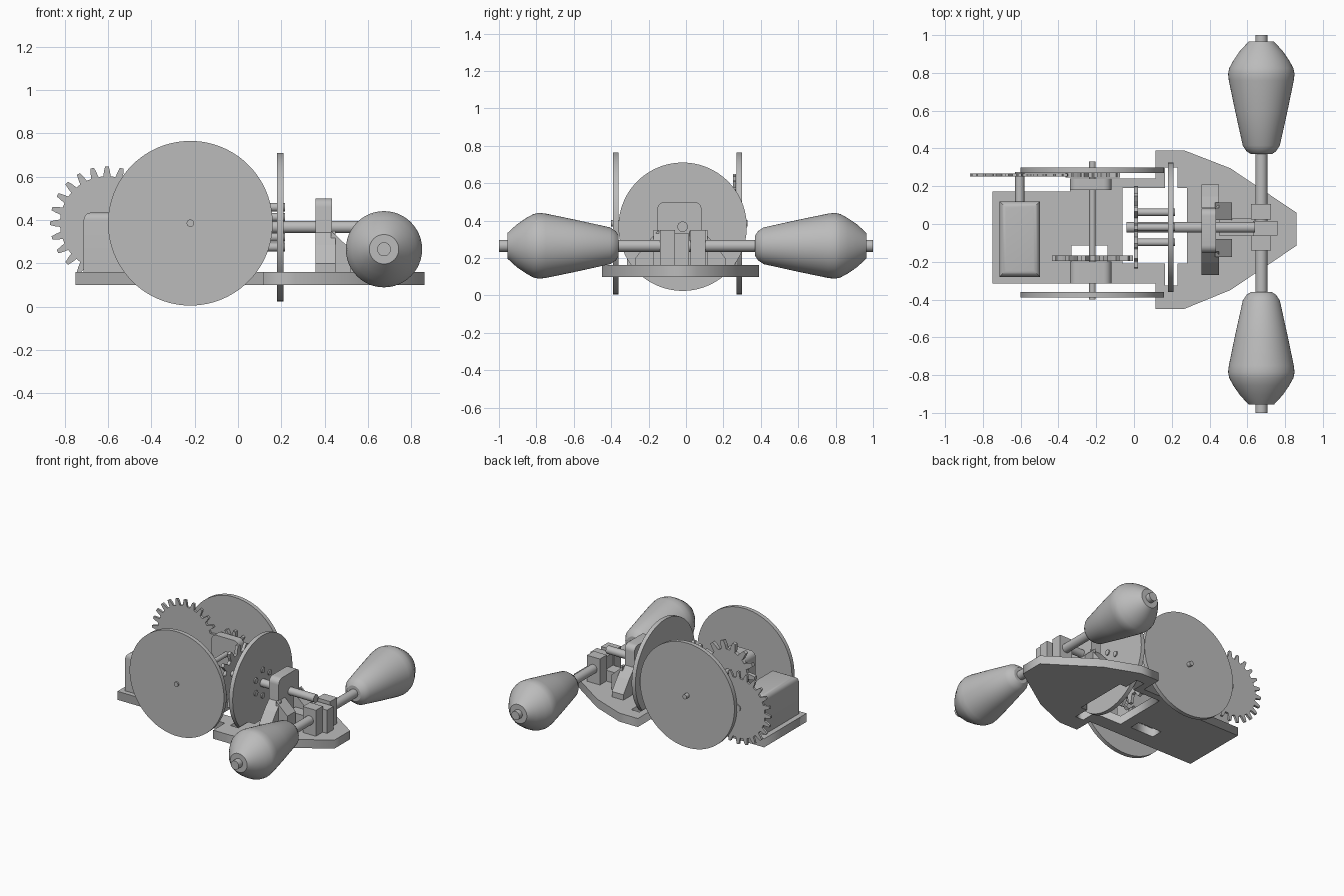
import bpy
import bmesh
from math import cos, sin, pi, radians
from mathutils import Matrix, Vector

cube = bpy.data.objects.get("Cube")
if cube:
    bpy.data.objects.remove(cube, do_unlink=True)

grey = bpy.data.materials.new("plain grey")
grey.use_nodes = True
colour = (0.5, 0.5, 0.5, 1)
grey.diffuse_color = colour
grey.node_tree.nodes["Principled BSDF"].inputs["Base Color"].default_value = colour

# Maps (u, v, along) to world space for parts that run along each axis
PLACE = {
    "x": lambda u, v, a: Vector((a, u, v)),
    "y": lambda u, v, a: Vector((u, a, v)),
    "z": lambda u, v, a: Vector((u, v, a)),
}


def finish(name, bm, smooth=True):
    bmesh.ops.recalc_face_normals(bm, faces=bm.faces)
    mesh = bpy.data.meshes.new(name)
    bm.to_mesh(mesh)
    bm.free()
    ob = bpy.data.objects.new(name, mesh)
    bpy.context.collection.objects.link(ob)
    mesh.materials.append(grey)
    if smooth:
        bpy.ops.object.select_all(action="DESELECT")
        ob.select_set(True)
        bpy.context.view_layer.objects.active = ob
        bpy.ops.object.shade_smooth_by_angle(angle=radians(30))
    return ob


def prism(name, points, axis, lo, hi, smooth=False):
    bm = bmesh.new()
    rings = [[bm.verts.new(PLACE[axis](u, v, a)) for u, v in points] for a in (lo, hi)]
    bm.faces.new(rings[0])
    bm.faces.new(rings[1])
    n = len(points)
    for i in range(n):
        j = (i + 1) % n
        bm.faces.new((rings[0][i], rings[0][j], rings[1][j], rings[1][i]))
    return finish(name, bm, smooth)


def lathe(name, profile, axis, u, v, sides=48):
    bm = bmesh.new()
    rings = [[bm.verts.new(PLACE[axis](u + r * cos(2 * pi * i / sides),
                                       v + r * sin(2 * pi * i / sides), a))
              for i in range(sides)] for a, r in profile]
    for low, high in zip(rings, rings[1:]):
        for i in range(sides):
            j = (i + 1) % sides
            bm.faces.new((low[i], low[j], high[j], high[i]))
    bm.faces.new(rings[0])
    bm.faces.new(rings[-1])
    return finish(name, bm)


def rod(name, axis, u, v, r, lo, hi, sides=24):
    return lathe(name, [(lo, r), (hi, r)], axis, u, v, sides)


def box(name, x, y, z):
    return prism(name, [(x[0], y[0]), (x[1], y[0]), (x[1], y[1]), (x[0], y[1])], "z", *z)


def gear(name, axis, u, v, root, tip, teeth, lo, hi, turn=0.0):
    points = []
    for t in range(teeth):
        for step, r in ((-0.3, root), (-0.22, (root + tip) / 2), (-0.12, tip),
                        (0.12, tip), (0.22, (root + tip) / 2), (0.3, root)):
            a = 2 * pi * (t + step + turn) / teeth
            points.append((u + r * cos(a), v + r * sin(a)))
    return prism(name, points, axis, lo, hi)


def rounded(name, axis, left, right, bottom, top, r, lo, hi):
    points = [(left, bottom), (right, bottom)]
    for cx, start in ((right - r, 0), (left + r, pi / 2)):
        for i in range(7):
            a = start + i * pi / 12
            points.append((cx + r * cos(a), top - r + r * sin(a)))
    return prism(name, points, axis, lo, hi, True)


# Base plate with wheel and gear openings
outline = [(-0.75, -0.315), (0.115, -0.315), (0.115, -0.45), (0.265, -0.45),
           (0.51, -0.35), (0.86, -0.115), (0.86, 0.06), (0.51, 0.295),
           (0.265, 0.39), (0.115, 0.39), (0.115, 0.24), (-0.34, 0.24),
           (-0.34, 0.172), (-0.75, 0.172)]
wheel_opening = [(-0.06, -0.21), (0.165, -0.21), (0.165, -0.325), (0.23, -0.325),
                 (0.23, -0.21), (0.28, -0.21), (0.28, 0.19), (0.23, 0.19),
                 (0.23, 0.3), (0.165, 0.3), (0.165, 0.19), (-0.06, 0.19)]
gear_opening = [(-0.33, -0.2), (-0.14, -0.2), (-0.14, -0.115), (-0.33, -0.115)]
curve = bpy.data.curves.new("base_plate", "CURVE")
curve.dimensions = "2D"
curve.fill_mode = "BOTH"
curve.extrude = 0.031
for loop in (outline, wheel_opening, gear_opening):
    spline = curve.splines.new("POLY")
    spline.points.add(len(loop) - 1)
    for point, (x, y) in zip(spline.points, loop):
        point.co = (x, y, 0, 1)
    spline.use_cyclic_u = True
base = bpy.data.objects.new("base_plate", curve)
base.location.z = 0.13
curve.materials.append(grey)
bpy.context.collection.objects.link(base)
bpy.ops.object.select_all(action="DESELECT")
base.select_set(True)
bpy.context.view_layer.objects.active = base
bpy.ops.object.convert(target="MESH")

# Motor block with softened upper edges
bm = bmesh.new()
bmesh.ops.create_cube(bm, size=1, matrix=Matrix.Translation((-0.605, -0.08, 0.297))
                      @ Matrix.Diagonal((0.215, 0.4, 0.275, 1)))
top_edges = [e for e in bm.edges if all(v.co.z > 0.4 for v in e.verts)]
bmesh.ops.bevel(bm, geom=top_edges, offset=0.035, segments=5, profile=0.5, affect="EDGES")
finish("motor_block", bm)

# Drive gears at the back
AXLE_X, AXLE_Z = -0.22, 0.385
rod("motor_shaft", "y", -0.605, AXLE_Z, 0.024, 0.1, 0.275)
gear("motor_gear", "y", -0.605, AXLE_Z, 0.217, 0.263, 24, 0.252, 0.268)
gear("axle_pinion", "y", AXLE_X, AXLE_Z, 0.1, 0.145, 13, 0.245, 0.27)

# Axle, side wheels and bearing blocks
rod("axle", "y", AXLE_X, AXLE_Z, 0.017, -0.4, 0.33)
for side, lo, hi in (("right", -0.39, -0.36), ("left", 0.27, 0.3)):
    rod(side + "_wheel", "y", AXLE_X, AXLE_Z, 0.38, lo, hi, 96)
for side, lo, hi in (("right", -0.315, -0.198), ("left", 0.18, 0.24)):
    rounded(side + "_axle_bearing", "y", -0.34, -0.12, 0.16, 0.5, 0.04, lo, hi)

# Right-angle gear pair
SHAFT_Y, SHAFT_Z = -0.018, 0.367
gear("axle_gear", "y", AXLE_X, AXLE_Z, 0.155, 0.215, 14, -0.195, -0.168)
gear("shaft_gear", "x", SHAFT_Y, SHAFT_Z, 0.165, 0.222, 14, 0.0, 0.022, 0.5)

# Centre shaft, disc and connecting pins
rod("centre_shaft", "x", SHAFT_Y, SHAFT_Z, 0.028, -0.04, 0.64)
rod("centre_disc", "x", SHAFT_Y, SHAFT_Z, 0.343, 0.18, 0.21, 96)
for i in range(6):
    a = pi * i / 3 + pi / 6
    rod("disc_pin", "x", SHAFT_Y + 0.092 * cos(a), SHAFT_Z + 0.092 * sin(a),
        0.02, 0.01, 0.218, 16)

# Shaft bearing and its sloping buttresses
MID = -0.03
rounded("shaft_bearing", "x", -0.153, 0.083, 0.16, 0.5, 0.04, 0.357, 0.435)
for side, s in (("left", 1), ("right", -1)):
    prism(side + "_side_buttress", [(MID + s * 0.115, 0.16), (MID + s * 0.24, 0.16),
          (MID + s * 0.24, 0.2), (MID + s * 0.175, 0.285), (MID + s * 0.115, 0.35)],
          "x", 0.357, 0.45)
    near, far = sorted((MID + s * 0.05, MID + s * 0.145))
    prism(side + "_front_buttress", [(0.43, 0.16), (0.52, 0.16), (0.52, 0.265),
          (0.43, 0.35)], "y", near, far)

# Blocks holding the cross rod
for side, lo, hi in (("left", 0.025, 0.105), ("right", -0.14, -0.06)):
    box(side + "_rod_block", (0.62, 0.725), (lo, hi), (0.16, 0.35))
box("centre_rib", (0.45, 0.64), (-0.06, 0.03), (0.16, 0.24))
box("centre_stop", (0.63, 0.76), (-0.061, 0.015), (0.16, 0.33))

# Cross rod and the two tapered weights
ROD_X, ROD_Z = 0.674, 0.265
rod("cross_rod", "y", ROD_X, ROD_Z, 0.032, -1, 1)
taper = [(0.365, 0.055), (0.38, 0.078), (0.41, 0.098), (0.6, 0.14), (0.755, 0.172),
         (0.79, 0.176), (0.82, 0.17), (0.86, 0.148), (0.91, 0.114), (0.96, 0.068)]
for side, s in (("left", 1), ("right", -1)):
    lathe(side + "_weight", [(s * a + 0.005, r) for a, r in taper], "y", ROD_X, ROD_Z)
